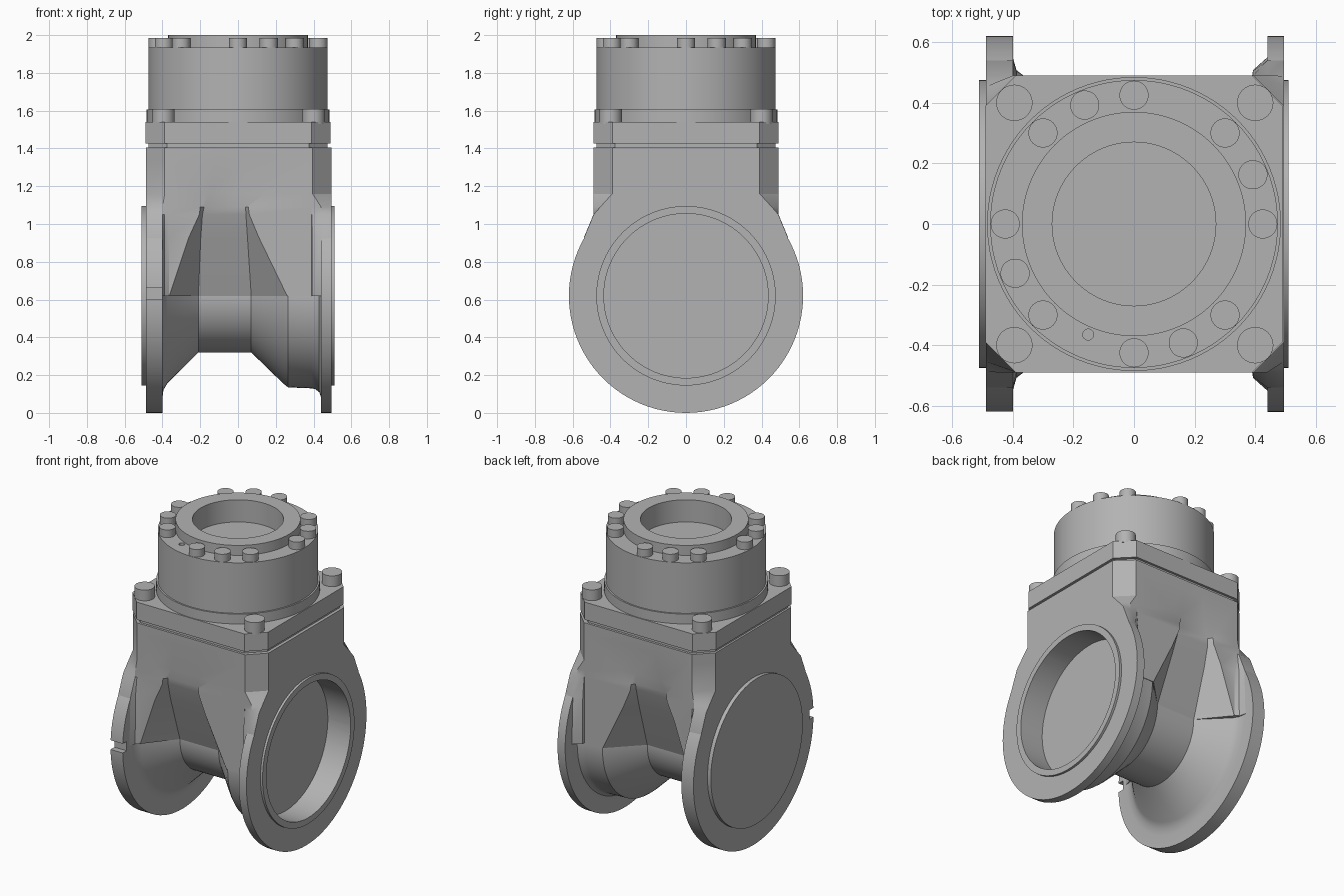
import bpy
import bmesh
import math
from mathutils import Matrix, Vector

cube = bpy.data.objects.get("Cube")
if cube:
    bpy.data.objects.remove(cube, do_unlink=True)

GREY = (0.45, 0.45, 0.45, 1.0)
steel = bpy.data.materials.new("cast_grey")
steel.use_nodes = True
steel.diffuse_color = GREY
steel.node_tree.nodes["Principled BSDF"].inputs["Base Color"].default_value = GREY

BORE_Z = 0.62
parts = []


def finish(name, bm):
    bmesh.ops.recalc_face_normals(bm, faces=bm.faces)
    mesh = bpy.data.meshes.new(name)
    bm.to_mesh(mesh)
    bm.free()
    mesh.materials.append(steel)
    obj = bpy.data.objects.new(name, mesh)
    bpy.context.collection.objects.link(obj)
    parts.append(obj)
    return obj


def lathe(name, profile, axis="Z", origin=(0, 0, 0), steps=96):
    """Revolve (distance along axis, radius) points; both ends lie on the axis."""
    bm = bmesh.new()
    rings = []
    for d, r in profile:
        ring = []
        for i in range(steps if r > 0 else 1):
            a = math.tau * i / steps
            u, v = r * math.cos(a), r * math.sin(a)
            co = Vector((d, u, v) if axis == "X" else (u, v, d))
            ring.append(bm.verts.new(co + Vector(origin)))
        rings.append(ring)
    for a, b in zip(rings, rings[1:]):
        for i in range(steps):
            j = (i + 1) % steps
            quad = [a[i % len(a)], a[j % len(a)], b[j % len(b)], b[i % len(b)]]
            bm.faces.new(list(dict.fromkeys(quad)))
    return finish(name, bm)


def cylinder(name, r, low, high, axis="Z", origin=(0, 0, 0), steps=32):
    return lathe(name, [(low, 0), (low, r), (high, r), (high, 0)], axis, origin, steps)


def box(name, size, centre):
    bm = bmesh.new()
    bmesh.ops.create_cube(bm, size=1, matrix=Matrix.Translation(centre) @ Matrix.Diagonal((*size, 1)))
    return finish(name, bm)


def loft(name, rows):
    """Skin a stack of (height, outline) rows and cap both ends."""
    bm = bmesh.new()
    rings = [[bm.verts.new((x, y, z)) for x, y in outline] for z, outline in rows]
    for a, b in zip(rings, rings[1:]):
        for i in range(len(a)):
            j = (i + 1) % len(a)
            bm.faces.new((a[i], a[j], b[j], b[i]))
    bm.faces.new(rings[0][::-1])
    bm.faces.new(rings[-1])
    return finish(name, bm)


def cut(target, cutter):
    mod = target.modifiers.new("cut", "BOOLEAN")
    mod.operation = "DIFFERENCE"
    mod.solver = "EXACT"
    mod.object = cutter
    bpy.context.view_layer.objects.active = target
    bpy.ops.object.modifier_apply(modifier=mod.name)


def discard(cutter):
    parts.remove(cutter)
    bpy.data.objects.remove(cutter, do_unlink=True)


def octagon(h, c):
    """Square of half width h with corners cut by c."""
    pts = [(h - c, -h), (h, c - h), (h, h - c), (h - c, h)]
    return pts + [(-x, -y) for x, y in pts]


def neck_outline(chamfer, fillet, outer_l, outer_r, inner_l, inner_r, depth):
    """Neck section: flange fillets at the ends, recessed panel front and back."""
    left, right, h = -0.488, 0.495, 0.49
    front = [
        (left, -h - fillet + chamfer),
        (left + max(chamfer, 0.088), -h - fillet),
        (-0.388, -h - 0.3 * fillet),
        (-0.365, -h),
        (outer_l, -h),
        (inner_l, -depth),
        (inner_r, -depth),
        (outer_r, -h),
        (0.39, -h),
        (0.393, -h - 0.3 * fillet),
        (right - max(chamfer, 0.055), -h - fillet),
        (right, -h - fillet + chamfer),
    ]
    return front + [(x, -y) for x, y in reversed(front)]


# Pipe run with its two flanges, conical shoulders and narrow waist
pipe = lathe("pipe_and_flanges", [
    (-0.512, 0), (-0.512, 0.475), (-0.488, 0.475), (-0.488, 0.62), (-0.40, 0.62),
    (-0.40, 0.54), (-0.395, 0.50), (-0.375, 0.465), (-0.21, 0.30), (0.07, 0.30),
    (0.24, 0.465), (0.265, 0.485), (0.39, 0.49), (0.41, 0.495), (0.43, 0.51),
    (0.44, 0.54), (0.44, 0.62), (0.495, 0.62), (0.495, 0.475), (0.51, 0.475),
    (0.51, 0)], "X", (0, 0, BORE_Z))

# Neck blending the square top into the pipe
neck = loft("neck", [
    (BORE_Z, neck_outline(0.001, 0.06, -0.364, 0.26, -0.21, 0.07, 0.30)),
    (0.93, neck_outline(0.001, 0.05, -0.26, 0.11, -0.197, 0.05, 0.415)),
    (1.05, neck_outline(0.001, 0.0, -0.205, 0.06, -0.188, 0.042, 0.455)),
    (1.09, neck_outline(0.036, 0.0, -0.20, 0.055, -0.18, 0.04, 0.465)),
    (1.16, neck_outline(0.10, 0.0, -0.25, 0.14, -0.15, 0.035, 0.473)),
    (1.34, neck_outline(0.10, 0.0, -0.36, 0.38, -0.12, 0.03, 0.489)),
    (1.405, neck_outline(0.10, 0.0, -0.36, 0.38, -0.12, 0.03, 0.49)),
])

# Open bore on the left end, and the notch in the opposite flange
bore = cylinder("bore_cutter", 0.435, 0.345, 0.7, "X", (0, 0, BORE_Z), 96)
for part in (pipe, neck):
    cut(part, bore)
discard(bore)
notch = box("notch_cutter", (0.12, 0.1, 0.06), (-0.455, -0.63, 0.63))
for part in (pipe, neck):
    cut(part, notch)
discard(notch)

# Gasket gap and square cover plate
loft("gasket", [(z, octagon(0.475, 0.10)) for z in (1.40, 1.435)])
loft("cover_plate", [(z, octagon(0.49, 0.10)) for z in (1.425, 1.54)])

# Round bonnet with raised, recessed top ring
bonnet = lathe("bonnet", [
    (1.53, 0), (1.53, 0.485), (1.605, 0.485), (1.605, 0.475), (1.935, 0.475),
    (1.935, 0.37), (2.0, 0.37), (2.0, 0.27), (1.855, 0.27), (1.855, 0)])
a = math.radians(247.5)
vent = cylinder("vent_cutter", 0.018, 1.88, 1.97, "Z", (0.395 * math.cos(a), 0.395 * math.sin(a), 0))
cut(bonnet, vent)
discard(vent)

# Corner bolts on the cover plate
for x in (-0.395, 0.40):
    for y in (-0.40, 0.40):
        cylinder("corner_bolt", 0.06, 1.53, 1.61, "Z", (x, y, 0))

# Bonnet bolts: eight evenly spaced and four in between
for step in sorted([*range(0, 16, 2), *range(1, 16, 4)]):
    a = math.tau * step / 16
    cylinder("bonnet_bolt", 0.048, 1.925, 1.985, "Z", (0.425 * math.cos(a), 0.425 * math.sin(a), 0))

# Smooth the round surfaces and keep the edges crisp
bpy.ops.object.select_all(action="DESELECT")
for obj in parts:
    obj.select_set(True)
bpy.context.view_layer.objects.active = pipe
bpy.ops.object.shade_smooth_by_angle(angle=math.radians(25))
